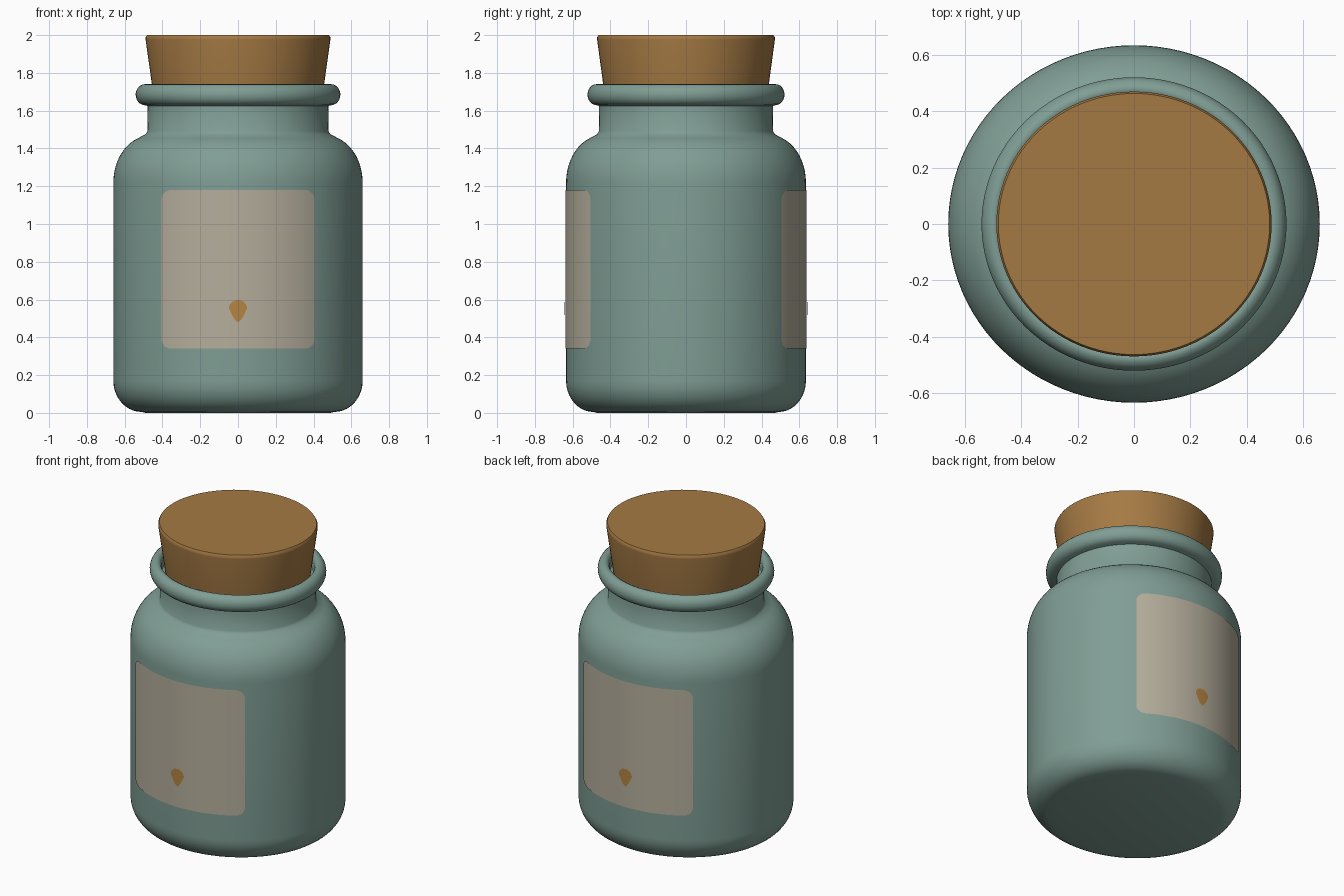
import bpy, bmesh, math

if "Cube" in bpy.data.objects:
    bpy.data.objects.remove(bpy.data.objects["Cube"])

SY = 0.962          # the jar is slightly oval
RX = 0.66           # wall radius along x


def lin(c):
    c /= 255
    return c / 12.92 if c <= 0.04045 else ((c + 0.055) / 1.055) ** 2.4


def material(name, r, g, b):
    m = bpy.data.materials.new(name)
    m.diffuse_color = (lin(r), lin(g), lin(b), 1)
    m.use_nodes = True
    m.node_tree.nodes["Principled BSDF"].inputs["Base Color"].default_value = m.diffuse_color
    return m


teal = material("dusty teal glaze", 128, 158, 149)
tan = material("cork brown", 165, 122, 68)
cream = material("label cream", 181, 174, 156)
amber = material("drop amber", 180, 132, 66)


def finish(name, bm, mat, angle=40):
    me = bpy.data.meshes.new(name)
    bm.to_mesh(me)
    bm.free()
    me.materials.append(mat)
    ob = bpy.data.objects.new(name, me)
    bpy.context.collection.objects.link(ob)
    bpy.ops.object.select_all(action='DESELECT')
    ob.select_set(True)
    bpy.context.view_layer.objects.active = ob
    bpy.ops.object.shade_smooth_by_angle(angle=math.radians(angle))
    return ob


def arc(cr, cz, rr, rz, a0, a1, n):
    """Points of an elliptical arc in (radius, height)."""
    out = []
    for i in range(n + 1):
        a = math.radians(a0 + (a1 - a0) * i / n)
        out.append((cr + rr * math.cos(a), cz + rz * math.sin(a)))
    return out


def lathe(name, profile, mat, seg=96):
    """Revolve a bottom-to-top outline around z and cap both ends."""
    bm = bmesh.new()
    rings = []
    for r, z in profile:
        rings.append([bm.verts.new((r * math.cos(2 * math.pi * i / seg),
                                    SY * r * math.sin(2 * math.pi * i / seg), z))
                      for i in range(seg)])
    for a, b in zip(rings, rings[1:]):
        for i in range(seg):
            j = (i + 1) % seg
            bm.faces.new((a[i], a[j], b[j], b[i]))
    bm.faces.new(rings[0][::-1])
    bm.faces.new(rings[-1])
    return finish(name, bm, mat)


def plate(name, half, low, high, side, lift, mat, n=40):
    """Thin sheet hugging the wall; low/high give its edges at t = -1..1."""
    bm = bmesh.new()
    cols = []
    for i in range(n + 1):
        t = -math.cos(math.pi * i / n)
        x = half * t
        y = -(RX + lift) * SY * math.sqrt(1 - (x / (RX + lift)) ** 2)
        cols.append([bm.verts.new((side * x, side * y, z)) for z in (low(t), high(t))])
    for a, b in zip(cols, cols[1:]):
        bm.faces.new((a[0], b[0], b[1], a[1]))
    return finish(name, bm, mat)


# Jar: rounded base, straight wall, shoulder, neck, rolled lip, shallow mouth
jar = [(0.50, 0.005)]
jar += arc(0.51, 0.17, 0.15, 0.165, -90, 0, 10)
jar += arc(0.46, 1.22, 0.20, 0.25, 0, 70, 10)
jar += [(0.49, 1.475), (0.48, 1.49), (0.478, 1.625)]
jar += arc(0.495, 1.685, 0.047, 0.055, -80, 90, 10)
jar += [(0.48, 1.733), (0.47, 1.715), (0.465, 1.66)]
jar[0] = (0.49, 0.0)
lathe("jar_body", jar, teal)

# Tapered cork stopper
lathe("cork_stopper", [(0.44, 1.62), (0.456, 1.74), (0.489, 1.975),
                       (0.489, 1.988), (0.482, 2.0)], tan)

# Rounded label and drop mark on front and back
HALF, CORNER = 0.405, 0.05


def inset(t):
    d = max(0.0, abs(t) * HALF - (HALF - CORNER))
    return CORNER - math.sqrt(max(0.0, CORNER ** 2 - d ** 2))


for side, where in ((1, "front"), (-1, "back")):
    plate(where + "_label", HALF, lambda t: 0.34 + inset(t),
          lambda t: 1.18 - inset(t), side, 0.004, cream)
    plate(where + "_drop_mark", 0.048,
          lambda t: 0.555 - 0.075 * (1 - abs(t) ** 1.6),
          lambda t: 0.555 + 0.042 * math.sqrt(max(0.0, 1 - t * t)),
          side, 0.008, amber, 16)
